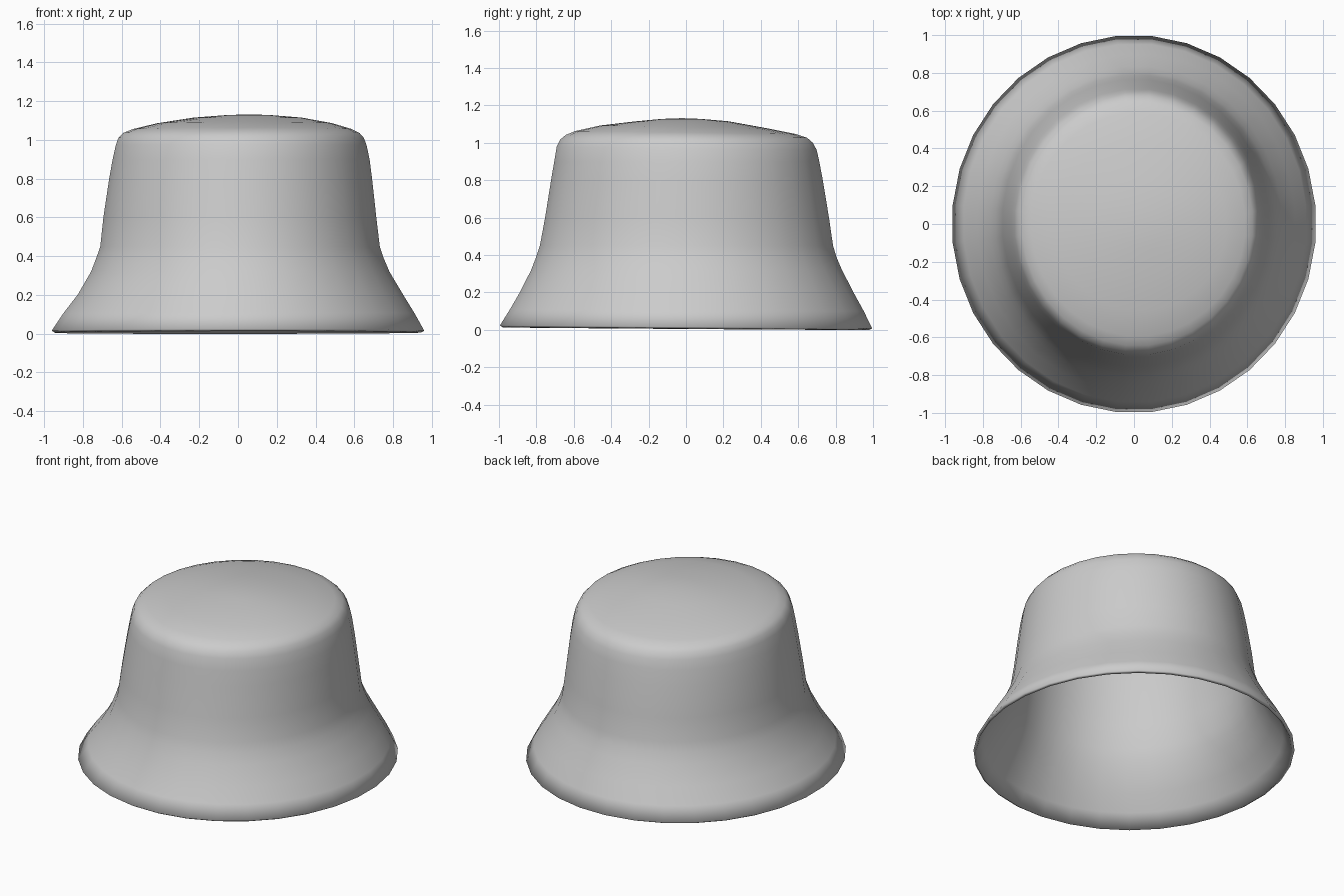
import bpy, bmesh, math

if "Cube" in bpy.data.objects:
    bpy.data.objects.remove(bpy.data.objects["Cube"])

N = 32
# Ring profile: z, left, right, front, back extents
RINGS = [
    (0.008, -0.965, 0.965, -1.000, 1.000),
    (0.10, -0.905, 0.915, -0.945, 0.955),
    (0.20, -0.830, 0.855, -0.890, 0.900),
    (0.32, -0.762, 0.785, -0.832, 0.838),
    (0.39, -0.735, 0.755, -0.805, 0.808),
    (0.45, -0.714, 0.735, -0.785, 0.790),
    (0.60, -0.698, 0.717, -0.757, 0.768),
    (0.80, -0.668, 0.695, -0.725, 0.735),
    (0.90, -0.650, 0.682, -0.708, 0.716),
    (0.97, -0.634, 0.667, -0.695, 0.702),
    (1.01, -0.620, 0.652, -0.675, 0.680),
    (1.035, -0.595, 0.630, -0.645, 0.650),
    (1.055, -0.545, 0.590, -0.595, 0.590),
    (1.085, -0.420, 0.490, -0.460, 0.440),
    (1.115, -0.230, 0.330, -0.270, 0.230),
    (1.128, -0.060, 0.170, -0.130, 0.080),
]


def ring(bm, z, left, right, front, back):
    cx, cy = (left + right) / 2, (front + back) / 2
    rx, ry = (right - left) / 2, (back - front) / 2
    verts = []
    for i in range(N):
        a = 2 * math.pi * (i + 0.5) / N
        s = math.sin(a)
        # brim edge lifts slightly toward the front
        lift = 0.008 * (1 - s) * max(0, 1 - z / 0.3)
        # back edge of the crown sits slightly lower
        drop = 0.008 * s if 0.93 < z < 1.1 else 0
        verts.append(bm.verts.new((cx + rx * math.cos(a), cy + ry * s, z + lift - drop)))
    return verts


# Hat shell: brim, crown wall and domed top
bm = bmesh.new()
loops = [ring(bm, *r) for r in RINGS]
for lo, hi in zip(loops, loops[1:]):
    for i in range(N):
        j = (i + 1) % N
        bm.faces.new((lo[i], lo[j], hi[j], hi[i]))
tip = bm.verts.new((0.06, -0.02, 1.132))
for i in range(N):
    bm.faces.new((loops[-1][i], loops[-1][(i + 1) % N], tip))
bmesh.ops.recalc_face_normals(bm, faces=bm.faces)

mesh = bpy.data.meshes.new("bucket_hat")
bm.to_mesh(mesh)
bm.free()
hat = bpy.data.objects.new("bucket_hat", mesh)
bpy.context.collection.objects.link(hat)

# Fabric thickness, grown inward
solid = hat.modifiers.new("thickness", "SOLIDIFY")
solid.thickness = 0.02
solid.offset = -1

bpy.context.view_layer.objects.active = hat
hat.select_set(True)
bpy.ops.object.shade_smooth_by_angle(angle=math.radians(40))
